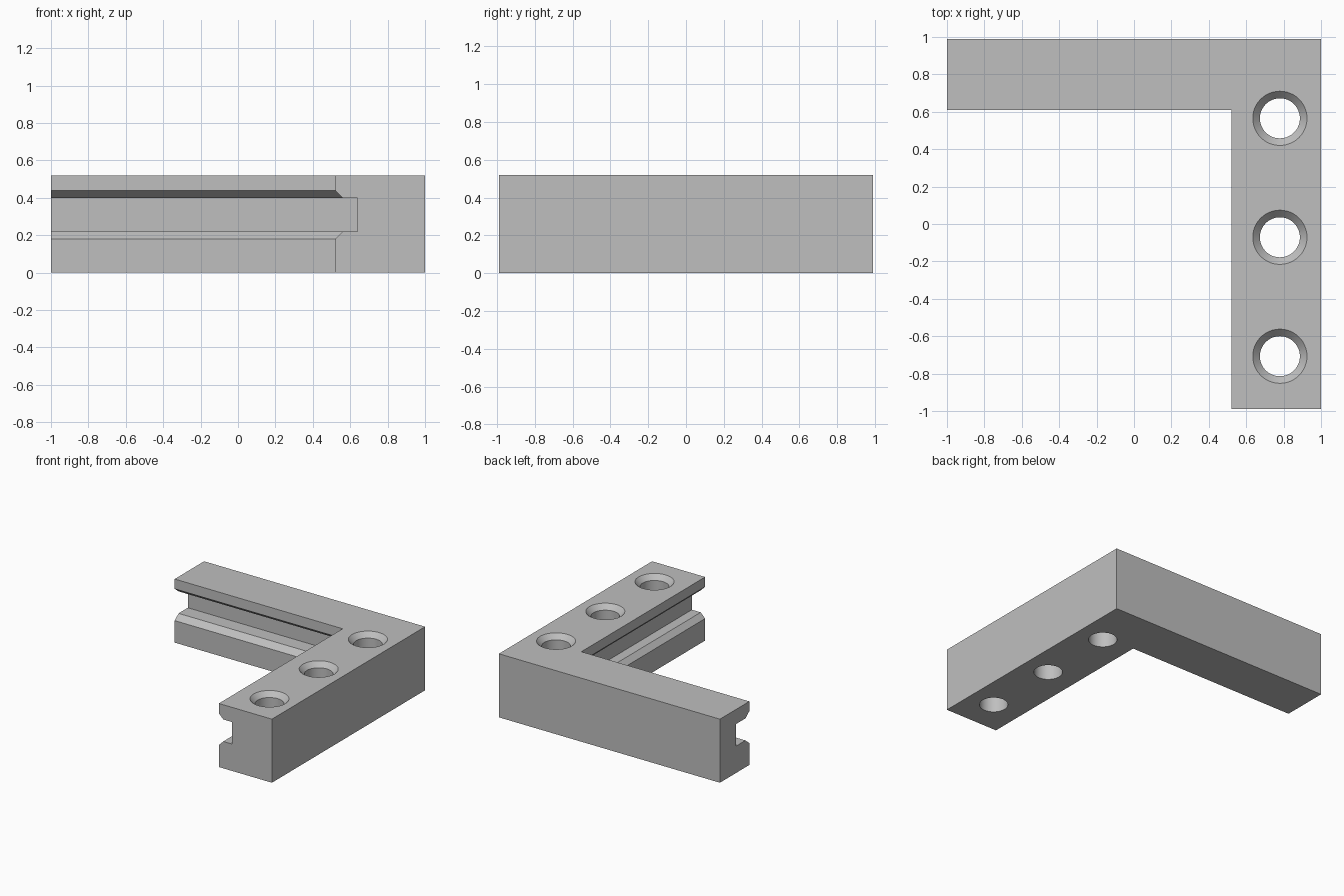
import bpy, bmesh, math

if "Cube" in bpy.data.objects:
    bpy.data.objects.remove(bpy.data.objects["Cube"], do_unlink=True)

# Single matte grey
grey = bpy.data.materials.new("matte_grey")
grey.use_nodes = True
COLOUR = (0.52, 0.52, 0.52, 1)
grey.diffuse_color = COLOUR
grey.node_tree.nodes["Principled BSDF"].inputs["Base Color"].default_value = COLOUR

HEIGHT, HALF_X, HALF_Y = 0.52, 1.0, 0.99


def make_object(name, bm):
    bmesh.ops.recalc_face_normals(bm, faces=bm.faces)
    mesh = bpy.data.meshes.new(name)
    bm.to_mesh(mesh)
    bm.free()
    mesh.materials.append(grey)
    obj = bpy.data.objects.new(name, mesh)
    bpy.context.collection.objects.link(obj)
    return obj


# Grooved cross-section: distance from the outer wall on each leg, then height
INNER, LIP, FLOOR = (0.48, 0.38), (0.44, 0.33), (0.36, 0.21)
profile = [((0, 0), 0), (INNER, 0), (INNER, 0.18), (LIP, 0.22), (FLOOR, 0.22),
           (FLOOR, 0.40), (LIP, 0.40), (INNER, 0.44), (INNER, HEIGHT), ((0, 0), HEIGHT)]

# L-shaped rail: section swept from the front end, round a mitred corner
bm = bmesh.new()
front_end, corner, left_end = [], [], []
for (dx, dy), z in profile:
    x, y = HALF_X - dx, HALF_Y - dy
    front_end.append(bm.verts.new((x, -HALF_Y, z)))
    corner.append(bm.verts.new((x, y, z)))
    left_end.append(bm.verts.new((-HALF_X, y, z)))
for a, b in ((front_end, corner), (corner, left_end)):
    for i in range(len(profile)):
        j = (i + 1) % len(profile)
        bm.faces.new((a[i], a[j], b[j], b[i]))
bm.faces.new(front_end)
bm.faces.new(left_end)
rail = make_object("corner_rail", bm)


# Countersunk through-holes along the side leg
def hole_cutter(y, segments=48):
    bm = bmesh.new()
    rings = []
    for radius, z in ((0.107, -0.1), (0.107, HEIGHT - 0.04),
                      (0.145, HEIGHT), (0.145, HEIGHT + 0.1)):
        ring = []
        for i in range(segments):
            t = math.tau * i / segments
            ring.append(bm.verts.new((0.78 + radius * math.cos(t),
                                      y + radius * math.sin(t), z)))
        rings.append(ring)
    for low, high in zip(rings, rings[1:]):
        for i in range(segments):
            j = (i + 1) % segments
            bm.faces.new((low[i], low[j], high[j], high[i]))
    bm.faces.new(rings[0])
    bm.faces.new(rings[-1])
    cutter = make_object("hole_cutter", bm)
    cutter.hide_render = True
    return cutter


bpy.ops.object.select_all(action="DESELECT")
bpy.context.view_layer.objects.active = rail
rail.select_set(True)
for k in range(3):
    cutter = hole_cutter(0.565 - 0.636 * k)
    cut = rail.modifiers.new("hole", "BOOLEAN")
    cut.operation = "DIFFERENCE"
    cut.solver = "EXACT"
    cut.object = cutter
    bpy.ops.object.modifier_apply(modifier=cut.name)
    bpy.data.objects.remove(cutter, do_unlink=True)

bpy.ops.object.shade_smooth_by_angle(angle=math.radians(30))
